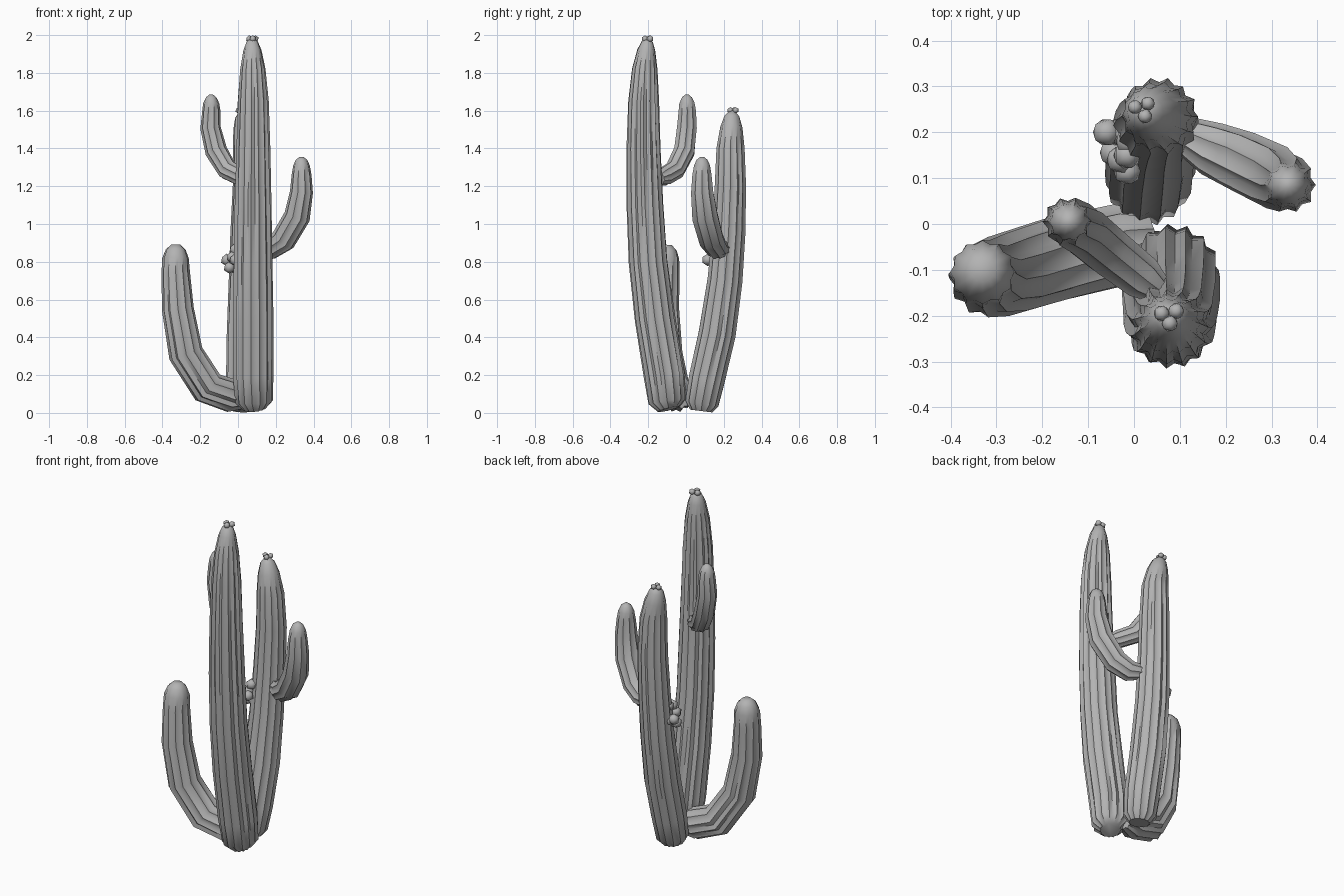
import bpy, bmesh, math, random
from mathutils import Vector

random.seed(4)
cube = bpy.data.objects.get("Cube")
if cube:
    bpy.data.objects.remove(cube)

grey = bpy.data.materials.new("plain_grey")
grey.use_nodes = True
grey.diffuse_color = (0.45, 0.45, 0.45, 1)
grey.node_tree.nodes["Principled BSDF"].inputs["Base Color"].default_value = grey.diffuse_color


def finish(name, bm):
    bmesh.ops.recalc_face_normals(bm, faces=bm.faces)
    mesh = bpy.data.meshes.new(name)
    bm.to_mesh(mesh)
    bm.free()
    mesh.materials.append(grey)
    obj = bpy.data.objects.new(name, mesh)
    bpy.context.collection.objects.link(obj)
    bpy.ops.object.select_all(action='DESELECT')
    obj.select_set(True)
    bpy.context.view_layer.objects.active = obj
    bpy.ops.object.shade_smooth_by_angle(angle=math.radians(50))


def ribbed_stem(name, path, ribs, depth):
    """Star-shaped sections swept along (x, y, z, radius) points; the tip is smooth."""
    bm = bmesh.new()
    points = [Vector(p[:3]) for p in path]
    rings = []
    for i, p in enumerate(points):
        ahead = points[min(i + 1, len(points) - 1)]
        behind = points[max(i - 1, 0)]
        turn = Vector((0, 0, 1)).rotation_difference(ahead - behind)
        groove = depth * min(1, (len(points) - 1 - i) / 3)
        ring = []
        for k in range(ribs * 2):
            a = math.pi * k / ribs
            r = path[i][3] * (1 - groove * (k % 2))
            r *= 1 + groove * random.uniform(-0.15, 0.15)
            ring.append(bm.verts.new(p + turn @ Vector((r * math.cos(a), r * math.sin(a), 0))))
        rings.append(ring)
    for low, high in zip(rings, rings[1:]):
        for k in range(len(low)):
            n = (k + 1) % len(low)
            bm.faces.new((low[k], low[n], high[n], high[k]))
    bm.faces.new(rings[0])
    bm.faces.new(rings[-1])
    finish(name, bm)


def buds(name, centres, radius):
    bm = bmesh.new()
    for c in centres:
        ball = bmesh.ops.create_icosphere(bm, subdivisions=1, radius=radius)
        bmesh.ops.translate(bm, verts=ball["verts"], vec=c)
    finish(name, bm)


# Tall trunks
ribbed_stem("front_trunk", [
    (.09, -.09, .02, .06), (.085, -.1, .06, .1), (.08, -.115, .2, .108),
    (.08, -.165, .5, .108), (.08, -.2, .8, .103), (.08, -.217, 1.1, .098),
    (.08, -.225, 1.4, .09), (.08, -.225, 1.65, .082), (.078, -.218, 1.82, .068),
    (.076, -.21, 1.92, .048), (.075, -.205, 1.965, .03), (.075, -.205, 1.98, .01)], 15, .12)
ribbed_stem("back_trunk", [
    (.03, .08, .01, .06), (.03, .085, .05, .09), (.035, .11, .18, .098),
    (.04, .165, .42, .1), (.045, .205, .7, .095), (.05, .225, .95, .09),
    (.055, .235, 1.2, .084), (.05, .235, 1.4, .076), (.035, .24, 1.51, .06),
    (.025, .243, 1.57, .04), (.02, .245, 1.6, .012)], 14, .12)

# Curved arms
ribbed_stem("low_arm", [
    (.04, -.03, .08, .06), (-.03, -.045, .09, .09), (-.16, -.075, .135, .095),
    (-.275, -.11, .315, .092), (-.318, -.12, .55, .084), (-.33, -.11, .74, .075),
    (-.33, -.105, .82, .07), (-.33, -.102, .865, .052), (-.33, -.1, .89, .025)], 12, .15)
ribbed_stem("upper_arm", [
    (.05, -.14, 1.24, .035), (.015, -.115, 1.25, .05), (-.055, -.06, 1.285, .055),
    (-.115, -.01, 1.385, .058), (-.145, .005, 1.51, .054), (-.142, .007, 1.6, .048),
    (-.142, .005, 1.64, .042), (-.142, .005, 1.67, .028), (-.142, .005, 1.685, .01)], 10, .16)
ribbed_stem("side_arm", [
    (.1, .2, .87, .04), (.17, .165, .87, .06), (.24, .135, .915, .068),
    (.312, .1, 1.04, .07), (.336, .085, 1.17, .062), (.336, .085, 1.26, .053),
    (.336, .085, 1.31, .044), (.336, .085, 1.34, .03), (.336, .085, 1.355, .01)], 10, .16)

# Crown buds and the fruit cluster
buds("front_trunk_buds", [(.06, -.195, 1.98), (.092, -.19, 1.98), (.078, -.217, 1.98)], .019)
buds("back_trunk_buds", [(.002, .255, 1.602), (.03, .263, 1.602), (.024, .235, 1.602)], .017)
buds("fruit_cluster", [
    (-.06, .2, .81), (-.035, .2, .8), (-.045, .155, .77), (-.02, .165, .77),
    (-.03, .14, .825), (-.015, .115, .81), (-.015, .15, .865), (-.01, .18, .87)], .033)
